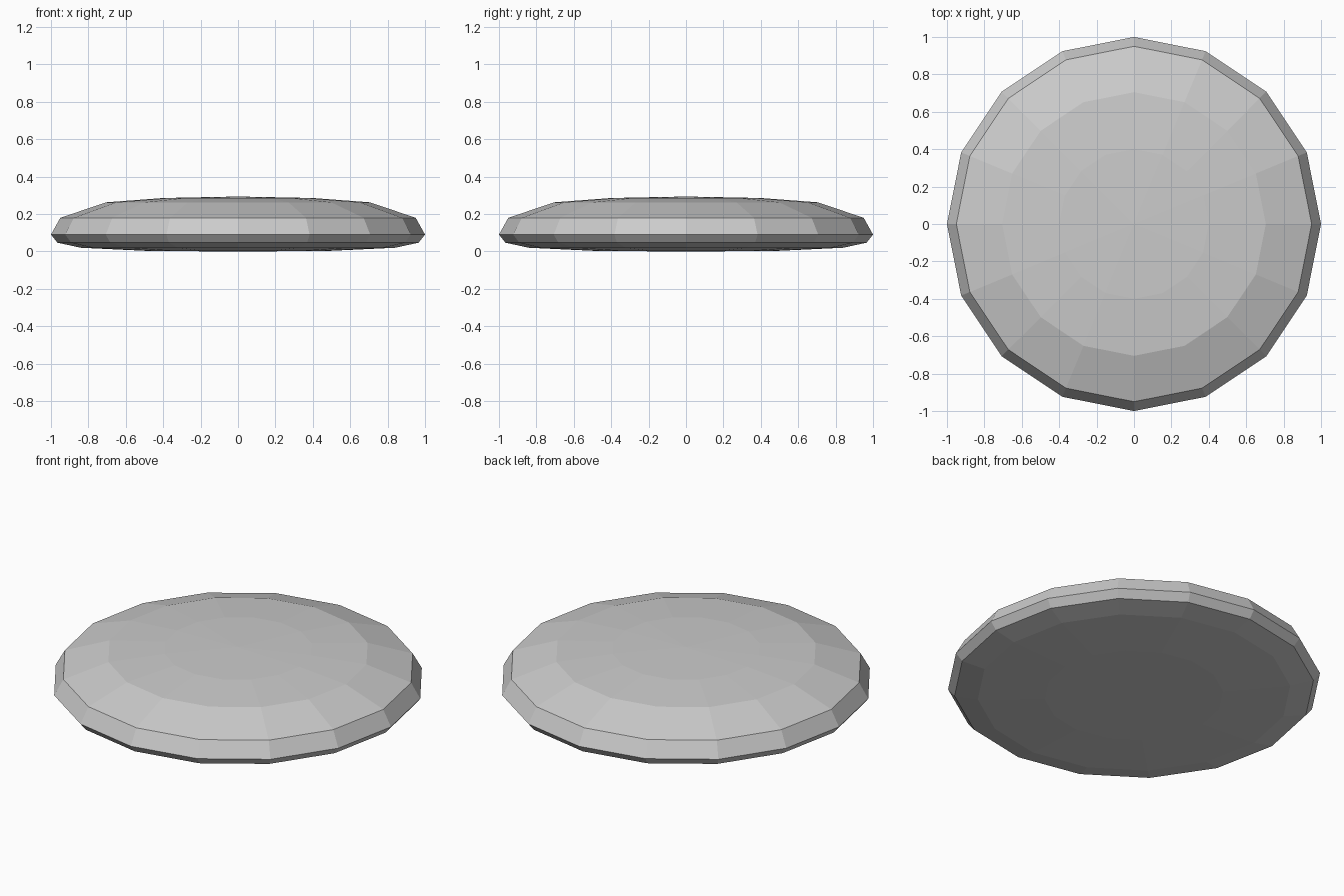
import bpy, bmesh
from math import cos, sin, pi

if "Cube" in bpy.data.objects:
    bpy.data.objects.remove(bpy.data.objects["Cube"])

SIDES = 16
# profile rings from bottom to top: radius, height
PROFILE = [(0.48, 0.003), (0.84, 0.02), (0.965, 0.047), (1.0, 0.09),
           (0.95, 0.18), (0.705, 0.263), (0.40, 0.286)]

# low-poly domed disc, lathed around z
bm = bmesh.new()
rings = [[bm.verts.new((r * cos(2 * pi * i / SIDES), r * sin(2 * pi * i / SIDES), z))
          for i in range(SIDES)] for r, z in PROFILE]
bottom = bm.verts.new((0, 0, 0))
top = bm.verts.new((0, 0, 0.294))
for i in range(SIDES):
    j = (i + 1) % SIDES
    for low, high in zip(rings, rings[1:]):
        bm.faces.new((low[i], low[j], high[j], high[i]))
    bm.faces.new((bottom, rings[0][j], rings[0][i]))
    bm.faces.new((top, rings[-1][i], rings[-1][j]))

mesh = bpy.data.meshes.new("domed_disc")
bm.to_mesh(mesh)
bm.free()
disc = bpy.data.objects.new("domed_disc", mesh)
bpy.context.collection.objects.link(disc)
